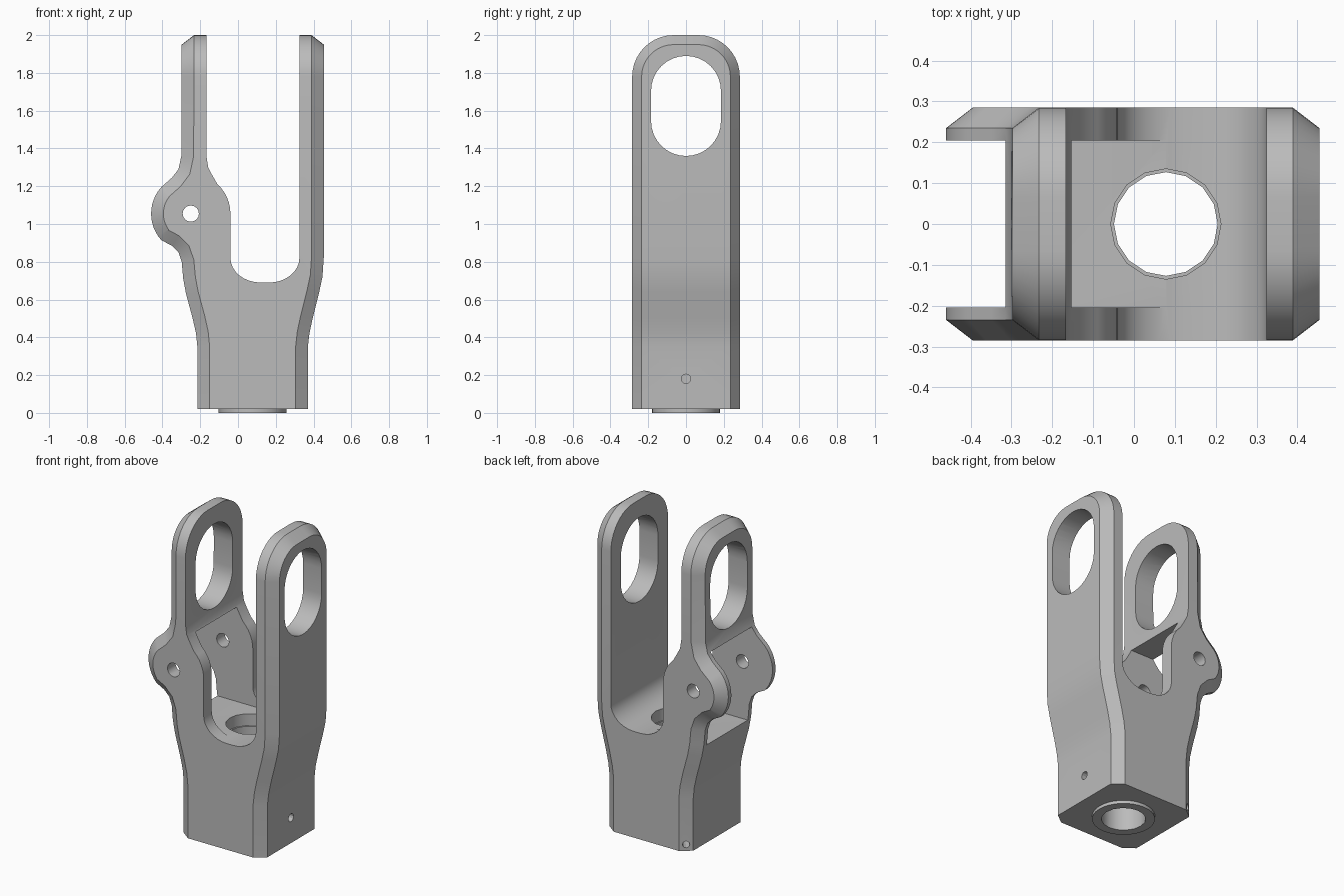
import bpy, bmesh
from math import sin, cos, radians
from mathutils import Vector

if "Cube" in bpy.data.objects:
    bpy.data.objects.remove(bpy.data.objects["Cube"])

HALF, BEVEL_X, BEVEL_Y = 0.285, 0.065, 0.05   # half depth and edge chamfer
BORE_X = 0.078
PIN = (-0.25, 1.055)
TOP_Y, TOP_Z, TOP_R = 0.065, 1.78, 0.22       # rounded arm ends


def arc(cx, cz, rx, rz, a0, a1, n):
    """Points on an elliptical arc, angles in degrees."""
    out = []
    for i in range(n + 1):
        a = radians(a0 + (a1 - a0) * i / n)
        out.append((cx + rx * cos(a), cz + rz * sin(a)))
    return out


def circle(cx, cz, r, n):
    return arc(cx, cz, r, r, 0, 360, n)[:-1]


def finish(name, bm):
    bmesh.ops.recalc_face_normals(bm, faces=bm.faces[:])
    mesh = bpy.data.meshes.new(name)
    bm.to_mesh(mesh)
    bm.free()
    obj = bpy.data.objects.new(name, mesh)
    bpy.context.collection.objects.link(obj)
    return obj


def prism(name, outline, axis, lo, hi):
    """Extrude a flat outline along one axis."""
    place = {"x": lambda a, b, t: (t, a, b),
             "y": lambda a, b, t: (a, t, b),
             "z": lambda a, b, t: (a, b, t)}[axis]
    bm = bmesh.new()
    ends = [[bm.verts.new(place(a, b, t)) for a, b in outline] for t in (lo, hi)]
    for ring in ends:
        bm.faces.new(ring)
    n = len(outline)
    for i in range(n):
        j = (i + 1) % n
        bm.faces.new((ends[0][i], ends[0][j], ends[1][j], ends[1][i]))
    return finish(name, bm)


def column(bm, points, side):
    """Chamfered side wall: rows of four vertices, rounded over at the top."""
    rows = []
    last = len(points) - 1
    pts = [Vector(p) for p in points]
    for i, p in enumerate(pts):
        t = (pts[min(i + 1, last)] - pts[max(i - 1, 0)]).normalized()
        normal = Vector((t.y, -t.x)) * side
        if i in (0, last):
            normal = Vector((side, 0))
        q = p - normal * BEVEL_X
        rows.append((p.x, p.y, HALF - BEVEL_Y, q.x, q.y, HALF))
    x = pts[-1].x
    r = TOP_R - BEVEL_Y
    outer = arc(TOP_Y, TOP_Z, r, r, 0, 90, 10)[1:]
    inner = arc(TOP_Y, TOP_Z, TOP_R, TOP_R, 0, 90, 10)[1:]
    for (yo, zo), (yi, zi) in zip(outer, inner):
        rows.append((x, zo, yo, x - side * BEVEL_X, zi, yi))
    grid = [[bm.verts.new(c) for c in ((xi, -yi, zi), (xo, -yo, zo),
                                       (xo, yo, zo), (xi, yi, zi))]
            for xo, zo, yo, xi, zi, yi in rows]
    for a, b in zip(grid, grid[1:]):
        for k in range(3):
            bm.faces.new((a[k], a[k + 1], b[k + 1], b[k]))
    bm.faces.new(grid[-1])
    return grid


# Outer silhouettes, bottom to shoulder of each arm
boss_side = [(-0.215, 0.02), (-0.215, 0.35), (-0.222, 0.42), (-0.24, 0.5),
             (-0.275, 0.63), (-0.29, 0.71), (-0.298, 0.8), (-0.315, 0.85),
             (-0.35, 0.885)]
boss_side += arc(*PIN, 0.21, 0.21, 222, 138, 12)
boss_side += [(-0.35, 1.245), (-0.315, 1.29), (-0.3, 1.36), (-0.298, TOP_Z)]
plain_side = [(0.37, 0.02), (0.37, 0.35), (0.378, 0.42), (0.395, 0.5),
              (0.43, 0.64), (0.447, 0.72), (0.454, 0.82), (0.454, TOP_Z)]

# Solid blank
bm = bmesh.new()
A = column(bm, boss_side, -1)
B = column(bm, plain_side, 1)
na, nb = len(boss_side), len(plain_side)
for k in (0, 3):
    bm.faces.new([r[k] for r in A[:na]] + [r[k] for r in reversed(B[:nb])])
    arcs_a, arcs_b = A[na - 1:], B[nb - 1:]
    for i in range(len(arcs_a) - 1):
        bm.faces.new((arcs_a[i][k], arcs_b[i][k], arcs_b[i + 1][k], arcs_a[i + 1][k]))
bm.faces.new((A[-1][0], A[-1][3], B[-1][3], B[-1][0]))
bm.faces.new(A[0] + B[0][::-1])
body = finish("fork_body", bm)


def combine(tool, operation="DIFFERENCE"):
    mod = body.modifiers.new("cut", "BOOLEAN")
    mod.operation, mod.solver, mod.object = operation, "EXACT", tool
    bpy.context.view_layer.objects.active = body
    bpy.ops.object.modifier_apply(modifier=mod.name)
    bpy.data.objects.remove(tool)


# Round collar under the base
combine(prism("collar", circle(BORE_X, 0, 0.18, 32), "z", 0, 0.06), "UNION")

# Gap between the arms, following the pin boss
gap = [(0.325, 2.3)]
gap += arc(0.165, 0.82, 0.16, 0.13, 0, -90, 8)
gap += arc(0.12, 0.82, 0.16, 0.13, -90, -180, 8)
gap += arc(*PIN, 0.21, 0.21, 0, 48, 6)
gap += [(-0.14, 1.265), (-0.158, 1.3), (-0.167, 1.36), (-0.167, 2.3)]
combine(prism("gap", gap, "y", -1, 1))

# Pocket through the boss
pocket = [(-0.6, 0.695), (0.12, 0.695), (0.12, 1.29), (-0.6, 1.29)]
combine(prism("pocket", pocket, "y", -0.205, 0.205))

# Long slots through both arms
slot = arc(0, 1.705, 0.185, 0.185, 0, 180, 16) + arc(0, 1.545, 0.185, 0.185, 180, 360, 16)
combine(prism("slot", slot, "x", -1, 1))

# Pin hole, stepped main bore and side screw hole
combine(prism("pin_hole", circle(*PIN, 0.043, 16), "y", -1, 1))
combine(prism("bore", circle(BORE_X, 0, 0.127, 16), "z", -0.5, 1))
combine(prism("counterbore", circle(BORE_X, 0, 0.135, 16), "z", 0.62, 1))
combine(prism("screw_hole", circle(0, 0.18, 0.025, 12), "x", BORE_X, 0.6))

# Small drilled hole in one chamfered corner
drill = prism("corner_hole", circle(0, 0, 0.021, 12), "z", -0.1, 0.1)
drill.rotation_mode = "QUATERNION"
drill.rotation_quaternion = Vector((-BEVEL_Y, BEVEL_X, 0)).to_track_quat("Z", "Y")
drill.location = (-0.183, 0.26, 0.06)
bpy.context.view_layer.update()
combine(drill)

# Single grey metal
metal = bpy.data.materials.new("grey_metal")
metal.use_nodes = True
grey = (0.5, 0.5, 0.5, 1)
metal.diffuse_color = grey
metal.node_tree.nodes["Principled BSDF"].inputs["Base Color"].default_value = grey
body.data.materials.clear()
body.data.materials.append(metal)
for face in body.data.polygons:
    face.material_index = 0

bpy.ops.object.select_all(action="DESELECT")
body.select_set(True)
bpy.context.view_layer.objects.active = body
bpy.ops.object.shade_smooth_by_angle(angle=radians(28))
